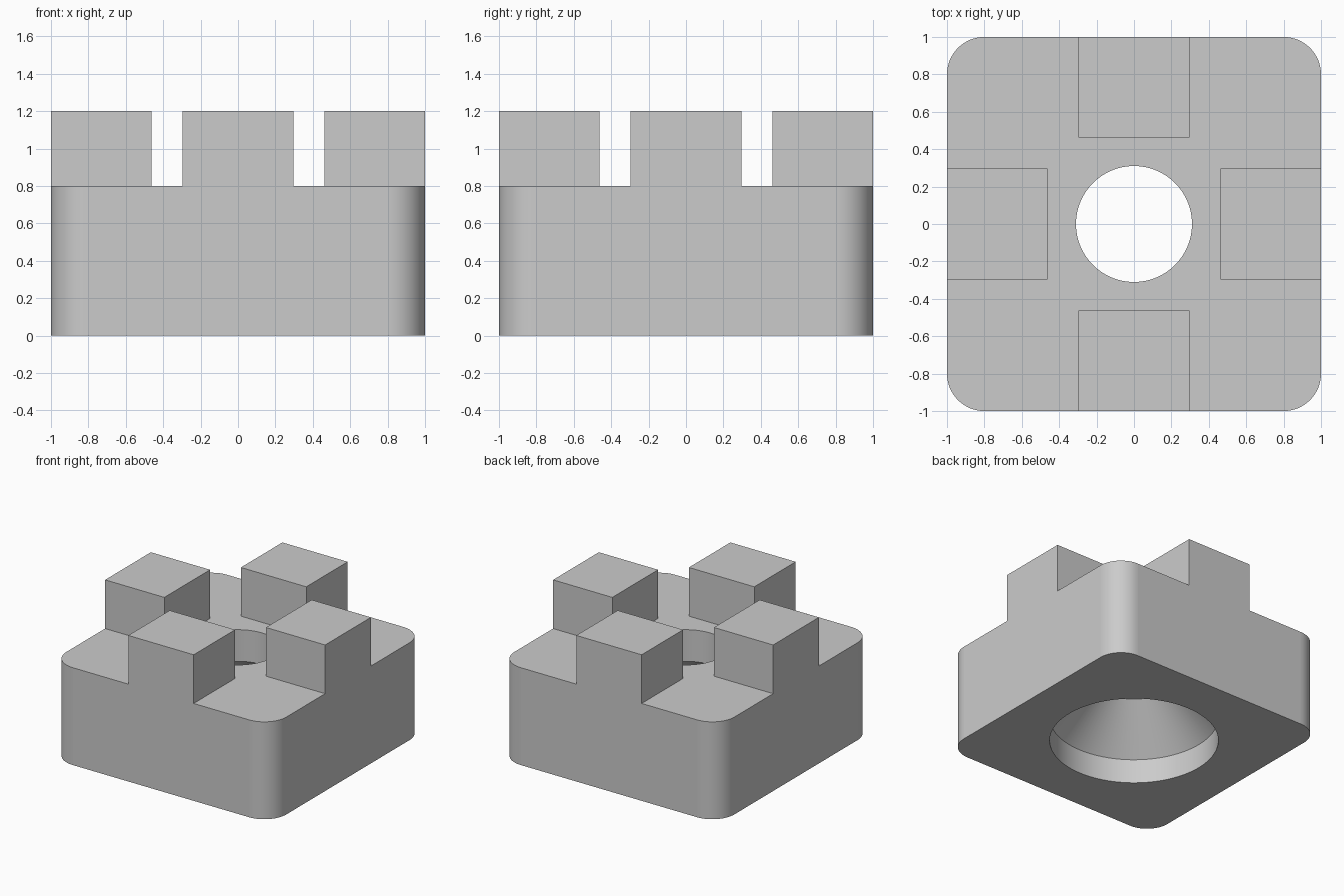
import bpy, bmesh
from math import cos, sin, tau

cube = bpy.data.objects.get("Cube")
if cube:
    bpy.data.objects.remove(cube, do_unlink=True)

HALF, CORNER = 1.0, 0.2          # footprint half width and corner radius
BODY_TOP, STUD_TOP = 0.8, 1.2    # heights
STUD_HALF, STUD_INNER = 0.297, 0.462
MARGIN = 0.1


def make_object(name, bm):
    bmesh.ops.recalc_face_normals(bm, faces=bm.faces)
    mesh = bpy.data.meshes.new(name)
    bm.to_mesh(mesh)
    bm.free()
    obj = bpy.data.objects.new(name, mesh)
    bpy.context.collection.objects.link(obj)
    return obj


def extrude_outline(name, points, z0, z1):
    bm = bmesh.new()
    face = bm.faces.new([bm.verts.new((x, y, z0)) for x, y in points])
    grown = bmesh.ops.extrude_face_region(bm, geom=[face])["geom"]
    top = [v for v in grown if isinstance(v, bmesh.types.BMVert)]
    bmesh.ops.translate(bm, verts=top, vec=(0, 0, z1 - z0))
    # the source face may be left out of the extrusion
    if not any(all(abs(v.co.z - z0) < 1e-5 for v in f.verts) for f in bm.faces):
        bm.faces.new([v for v in bm.verts if abs(v.co.z - z0) < 1e-5])
    return make_object(name, bm)


def revolve(name, profile, sides=96):
    bm = bmesh.new()
    rings = [[bm.verts.new((r * cos(tau * i / sides), r * sin(tau * i / sides), z))
              for i in range(sides)] for r, z in profile]
    for low, high in zip(rings, rings[1:]):
        for i in range(sides):
            j = (i + 1) % sides
            bm.faces.new((low[i], low[j], high[j], high[i]))
    bm.faces.new(rings[0][::-1])
    bm.faces.new(rings[-1])
    return make_object(name, bm)


def cut(target, cutter):
    cutter.hide_render = True
    mod = target.modifiers.new("cut", "BOOLEAN")
    mod.operation, mod.solver, mod.object = "DIFFERENCE", "EXACT", cutter
    bpy.context.view_layer.objects.active = target
    bpy.ops.object.modifier_apply(modifier=mod.name)
    bpy.data.objects.remove(cutter, do_unlink=True)


# Body: full-height block with rounded upright corners
bm = bmesh.new()
bmesh.ops.create_cube(bm, size=2 * HALF)
for v in bm.verts:
    v.co.z = STUD_TOP if v.co.z > 0 else 0
upright = [e for e in bm.edges if abs(e.verts[0].co.z - e.verts[1].co.z) > 0.5]
bmesh.ops.bevel(bm, geom=upright, offset=CORNER, segments=16, profile=0.5,
                affect="EDGES")
body = make_object("studded_block", bm)

# Channels: remove the corners and the middle, leaving four studs
far = HALF + MARGIN
quarter = [(STUD_INNER, STUD_HALF), (far, STUD_HALF), (far, far),
           (STUD_HALF, far), (STUD_HALF, STUD_INNER)]
outline = []
for turn in range(4):
    outline += quarter
    quarter = [(-y, x) for x, y in quarter]
cut(body, extrude_outline("channel_cutter", outline, BODY_TOP, STUD_TOP + MARGIN))

# Bore: wide recess below, conical taper, narrow hole above
cut(body, revolve("bore_cutter", [(0.635, -MARGIN), (0.635, 0.2), (0.31, 0.54),
                                  (0.31, STUD_TOP + MARGIN)]))

# Plain grey material
grey = bpy.data.materials.new("plain_grey")
grey.use_nodes = True
grey.diffuse_color = (0.6, 0.6, 0.6, 1)
grey.node_tree.nodes["Principled BSDF"].inputs["Base Color"].default_value = grey.diffuse_color
body.data.materials.clear()
body.data.materials.append(grey)

# Smooth the round surfaces, keep the flat ones flat
bpy.ops.object.select_all(action="DESELECT")
body.select_set(True)
bpy.context.view_layer.objects.active = body
bpy.ops.object.shade_smooth_by_angle(angle=0.5)
for poly in body.data.polygons:
    poly.material_index = 0
    if max(abs(c) for c in poly.normal) > 0.9999:
        poly.use_smooth = False
